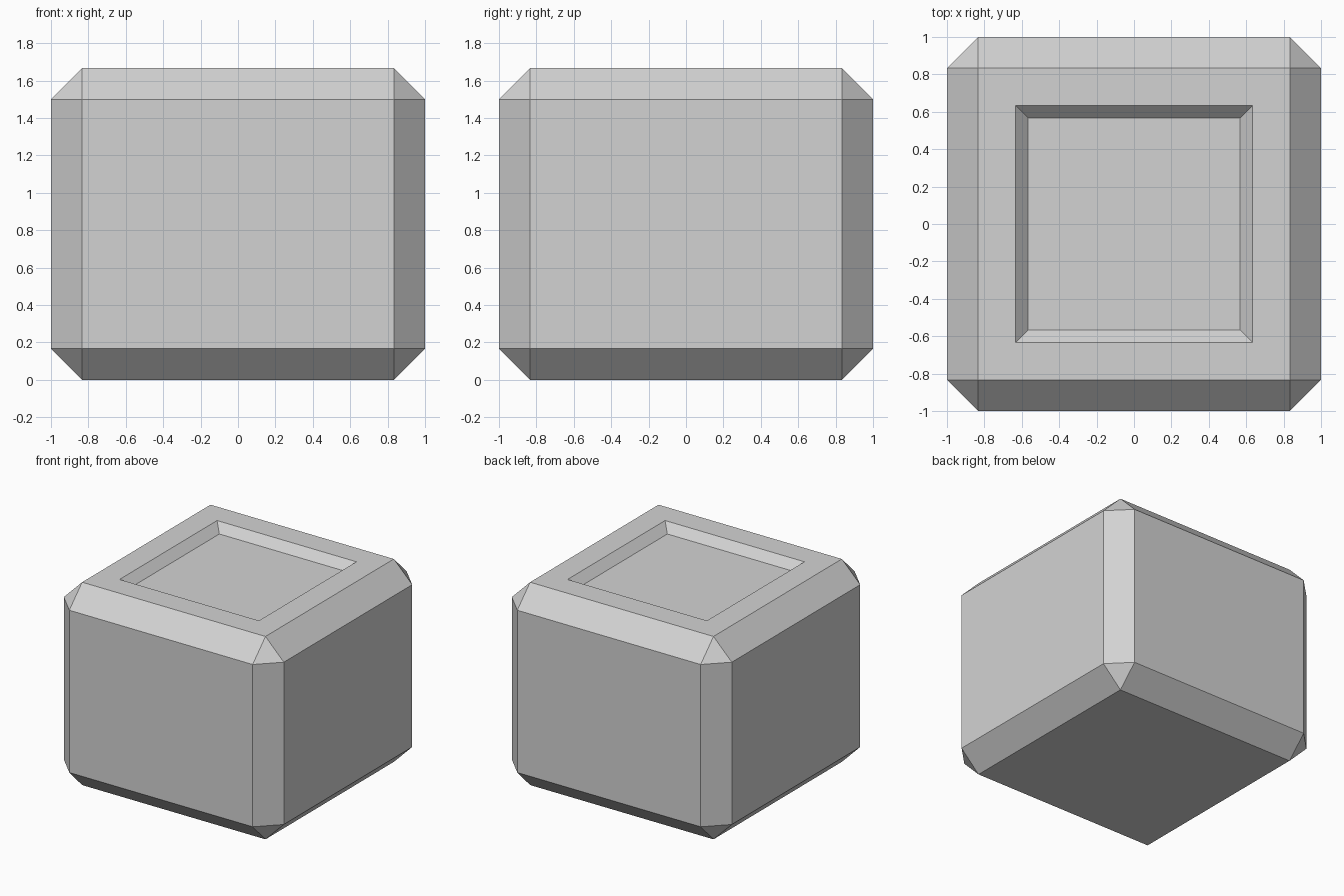
import bpy, bmesh
from mathutils import Matrix, Vector

cube = bpy.data.objects.get("Cube")
if cube:
    bpy.data.objects.remove(cube, do_unlink=True)

HEIGHT = 5 / 3
CHAMFER = 1 / 6
RIM = 0.2
RECESS = 0.067

# Plain light grey
grey = bpy.data.materials.new("light_grey")
grey.use_nodes = True
colour = (0.65, 0.65, 0.65, 1)
grey.diffuse_color = colour
grey.node_tree.nodes["Principled BSDF"].inputs["Base Color"].default_value = colour

# Block with every edge chamfered
bm = bmesh.new()
bmesh.ops.create_cube(bm, size=1, matrix=Matrix.Translation((0, 0, HEIGHT / 2))
                      @ Matrix.Diagonal((2, 2, HEIGHT, 1)))
bmesh.ops.bevel(bm, geom=bm.edges[:], offset=CHAMFER, offset_type='OFFSET',
                segments=1, profile=0.5, affect='EDGES')
bm.normal_update()

# Shallow square recess with sloping walls in the top
top = max(bm.faces, key=lambda f: f.calc_center_median().z)
bmesh.ops.inset_region(bm, faces=[top], thickness=RIM, use_even_offset=True)
bmesh.ops.inset_region(bm, faces=[top], thickness=RECESS, use_even_offset=True)
bmesh.ops.translate(bm, verts=top.verts[:], vec=Vector((0, 0, -RECESS)))
bmesh.ops.recalc_face_normals(bm, faces=bm.faces[:])

mesh = bpy.data.meshes.new("chamfered_block")
bm.to_mesh(mesh)
bm.free()
mesh.materials.append(grey)
block = bpy.data.objects.new("chamfered_block", mesh)
bpy.context.collection.objects.link(block)
